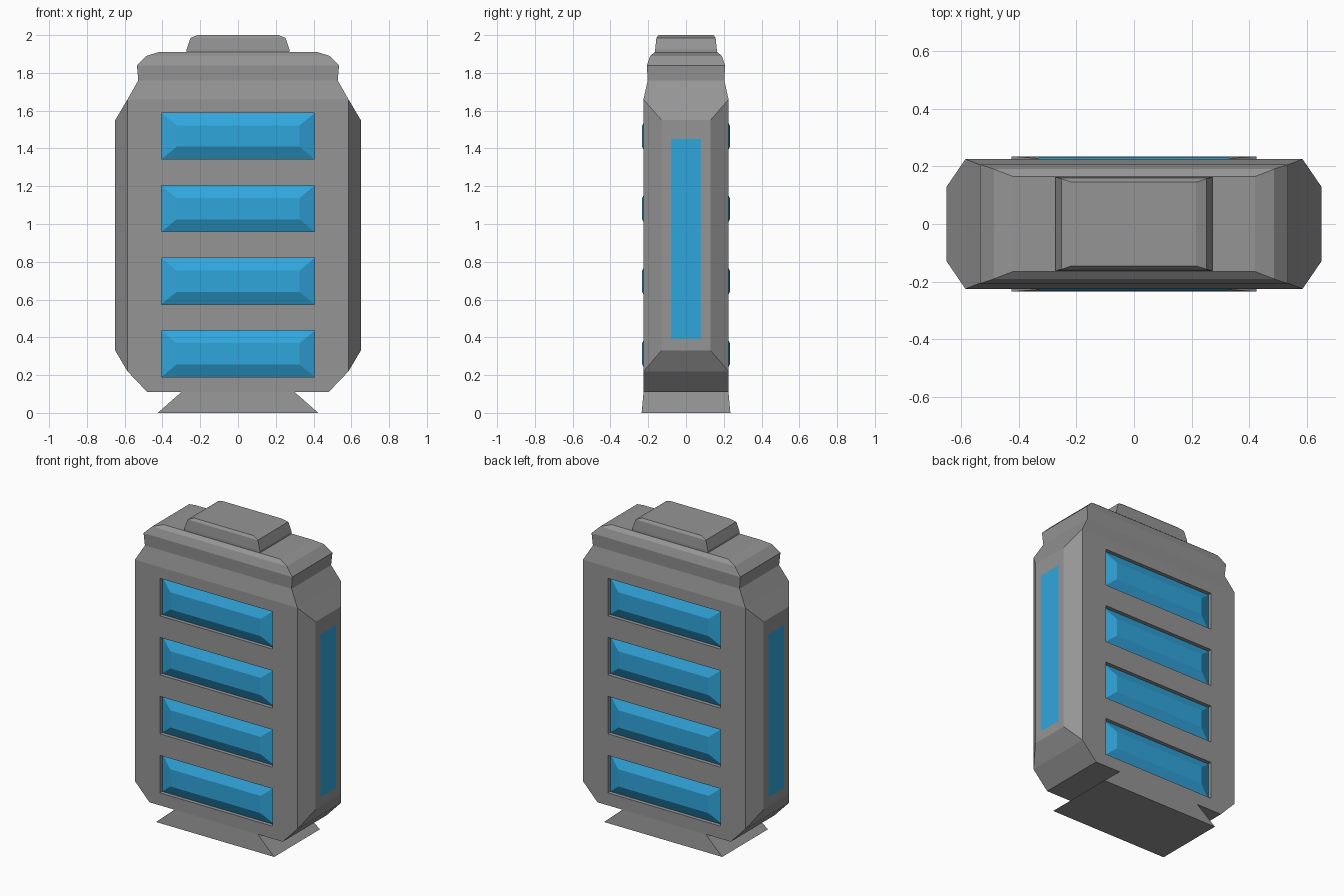
import bpy, bmesh
from mathutils import Vector

if "Cube" in bpy.data.objects:
    bpy.data.objects.remove(bpy.data.objects["Cube"])


def material(name, rgb):
    m = bpy.data.materials.new(name)
    m.diffuse_color = (*rgb, 1)
    m.use_nodes = True
    m.node_tree.nodes["Principled BSDF"].inputs["Base Color"].default_value = m.diffuse_color
    return m


grey = material("grey casing", (0.30, 0.30, 0.30))
blue = material("blue light", (0.03, 0.38, 0.72))


def loft(rings):
    """Stack of rectangles given as (z, half x, half y), closed at both ends."""
    bm = bmesh.new()
    loops = [[bm.verts.new((sx * hx, sy * hy, z))
              for sx, sy in ((-1, -1), (1, -1), (1, 1), (-1, 1))]
             for z, hx, hy in rings]
    for a, b in zip(loops, loops[1:]):
        for i in range(4):
            j = (i + 1) % 4
            bm.faces.new((a[i], a[j], b[j], b[i]))
    bm.faces.new(loops[0][::-1])
    bm.faces.new(loops[-1])
    bm.normal_update()
    return bm


def finish(bm, name):
    bmesh.ops.recalc_face_normals(bm, faces=bm.faces)
    me = bpy.data.meshes.new(name)
    bm.to_mesh(me)
    bm.free()
    me.materials.append(grey)
    me.materials.append(blue)
    ob = bpy.data.objects.new(name, me)
    bpy.context.collection.objects.link(ob)
    return ob


def push(bm, face, place):
    """Extrude one face and place each new vertex with a function."""
    new = bmesh.ops.extrude_discrete_faces(bm, faces=[face])["faces"][0]
    for v in new.verts:
        v.co = place(v.co)
    bm.normal_update()
    return new


def sign(a):
    return 1 if a > 0 else -1


# Main casing with stepped shoulders
body = loft([(0.11, 0.48, 0.225), (0.22, 0.585, 0.225), (1.66, 0.585, 0.225),
             (1.76, 0.528, 0.203), (1.84, 0.535, 0.207), (1.89, 0.485, 0.19),
             (1.91, 0.42, 0.165)])

# Raised side panels with a flush blue strip
for side in [f for f in body.faces if abs(f.normal.x) > 0.99 and f.calc_area() > 0.3]:
    panel = push(body, side, lambda c: Vector(
        (sign(c.x) * 0.65, sign(c.y) * 0.13, 0.33 if c.z < 1 else 1.55)))
    strip = push(body, panel, lambda c: Vector(
        (c.x, sign(c.y) * 0.08, 0.39 if c.z < 1 else 1.45)))
    strip.material_index = 1

# Join the coplanar front and back faces, then cut out the light windows
seam = [e for e in body.edges
        if all(abs(v.co.z - 0.22) < 0.001 and abs(v.co.y) > 0.2 for v in e.verts)
        and abs(e.verts[0].co.y - e.verts[1].co.y) < 0.001]
bmesh.ops.dissolve_edges(body, edges=seam, use_verts=False)
body.normal_update()

HALF_W, HALF_H = 0.405, 0.122
rows = [0.313 + 0.384 * i for i in range(4)]


def wall_faces():
    body.normal_update()
    return [f for f in body.faces if abs(f.normal.y) > 0.99]


def cut(point, normal, faces):
    geom = set(faces)
    for f in faces:
        geom.update(f.edges)
        geom.update(f.verts)
    bmesh.ops.bisect_plane(body, geom=list(geom), plane_co=point, plane_no=normal)


for r in rows:
    for z in (r - HALF_H, r + HALF_H):
        cut((0, 0, z), (0, 0, 1), wall_faces())
for x in (-HALF_W, HALF_W):
    cut((x, 0, 0), (1, 0, 0), [
        f for f in wall_faces()
        if any(abs(f.calc_center_median().z - r) < HALF_H for r in rows)])

# Recessed pockets filled with bevelled blue lights
for r in rows:
    for win in [f for f in wall_faces()
                if abs(f.calc_center_bounds().z - r) < 0.02
                and abs(f.calc_center_bounds().x) < 0.02]:
        floor = push(body, win, lambda c: Vector((c.x, sign(c.y) * 0.2, c.z)))
        light = push(body, floor, lambda c: Vector(
            (sign(c.x) * 0.325, sign(c.y) * 0.232, r + sign(c.z - r) * 0.056)))
        light.material_index = 1
        for e in light.edges:
            for f in e.link_faces:
                f.material_index = 1

finish(body, "casing")

# Terminal block on top
finish(loft([(1.91, 0.272, 0.163), (1.925, 0.272, 0.163), (1.985, 0.252, 0.157),
             (2.0, 0.215, 0.145)]), "top_terminal")

# Flared foot
finish(loft([(0, 0.425, 0.235), (0.11, 0.3, 0.225)]), "foot")
